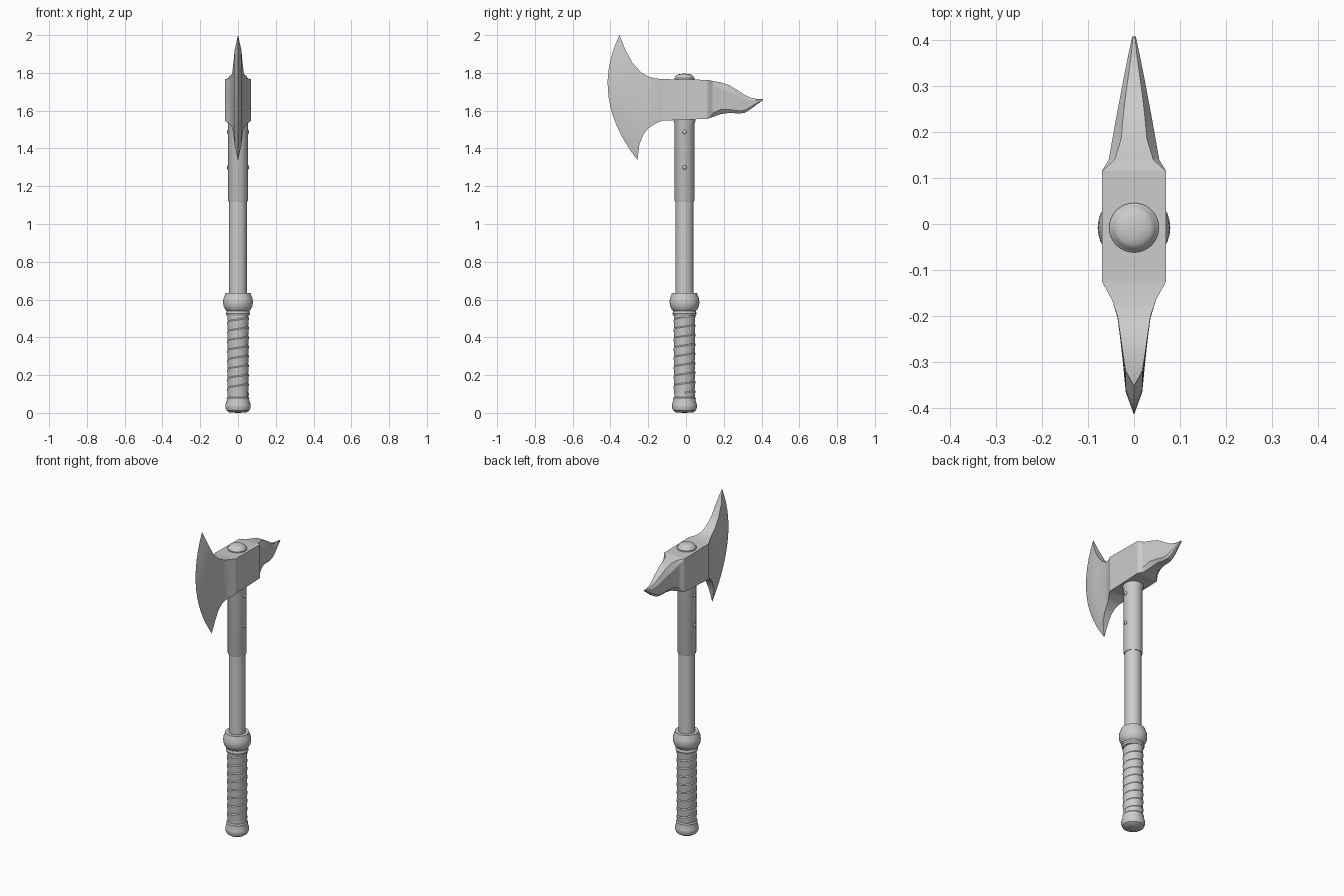
import bpy, bmesh
from math import pi, radians, sin, cos
from mathutils import Vector

if "Cube" in bpy.data.objects:
    bpy.data.objects.remove(bpy.data.objects["Cube"])

steel = bpy.data.materials.new("grey")
steel.use_nodes = True
steel.diffuse_color = (0.6, 0.6, 0.6, 1)
steel.node_tree.nodes["Principled BSDF"].inputs["Base Color"].default_value = (0.6, 0.6, 0.6, 1)

AXIS_Y = -0.008


def finish(name, bm, angle=35, y=0.0):
    bmesh.ops.remove_doubles(bm, verts=bm.verts, dist=0.0002)
    bmesh.ops.recalc_face_normals(bm, faces=bm.faces)
    mesh = bpy.data.meshes.new(name)
    bm.to_mesh(mesh)
    bm.free()
    mesh.materials.append(steel)
    obj = bpy.data.objects.new(name, mesh)
    bpy.context.collection.objects.link(obj)
    obj.location.y = y
    bpy.ops.object.select_all(action="DESELECT")
    obj.select_set(True)
    bpy.context.view_layer.objects.active = obj
    if angle:
        bpy.ops.object.shade_smooth_by_angle(angle=radians(angle))
    return obj


def lathe(name, profile, sides=32):
    bm = bmesh.new()
    verts = [bm.verts.new((r, 0, z)) for r, z in profile]
    edges = [bm.edges.new(pair) for pair in zip(verts, verts[1:])]
    bmesh.ops.spin(bm, geom=verts + edges, axis=(0, 0, 1), cent=(0, 0, 0),
                   angle=2 * pi, steps=sides, use_duplicate=False)
    return finish(name, bm, y=AXIS_Y)


def loft(name, rings, angle):
    """Bridge closed rings of points and cap both ends."""
    bm = bmesh.new()
    loops = [[bm.verts.new(p) for p in ring] for ring in rings]
    n = len(loops[0])
    for a, b in zip(loops, loops[1:]):
        for i in range(n):
            j = (i + 1) % n
            bm.faces.new((a[i], a[j], b[j], b[i]))
    bm.faces.new(loops[0])
    bm.faces.new(loops[-1])
    bmesh.ops.dissolve_degenerate(bm, edges=bm.edges, dist=0.0002)
    return finish(name, bm, angle)


# Handle
lathe("pommel", [(0, 0), (0.045, 0.002), (0.06, 0.012), (0.067, 0.03), (0.066, 0.045),
                 (0.059, 0.066), (0.06, 0.078), (0.055, 0.085), (0, 0.085)])
lathe("guard_ring", [(0, 0.515), (0.06, 0.515), (0.064, 0.525), (0.06, 0.54), (0.066, 0.545),
                     (0.076, 0.565), (0.079, 0.585), (0.077, 0.605), (0.069, 0.625),
                     (0.067, 0.635), (0, 0.635)])
lathe("shaft", [(0, 0.6), (0.047, 0.6), (0.047, 1.14), (0, 1.14)])
lathe("collar", [(0, 1.12), (0.051, 1.12), (0.053, 1.125), (0.053, 1.53),
                 (0.058, 1.545), (0.058, 1.57), (0, 1.57)])
lathe("top_cap", [(0, 1.75), (0.054, 1.75), (0.054, 1.772), (0.049, 1.776), (0.046, 1.784),
                  (0.036, 1.791), (0.02, 1.795), (0, 1.796)])

# Leather wrap wound around the grip, over a solid core
lathe("grip_core", [(0, 0.05), (0.053, 0.05), (0.053, 0.55), (0, 0.55)])
bm = bmesh.new()
strip = [bm.verts.new(p) for p in ((0.054, 0, 0), (0.058, 0, 0.044), (0.054, 0, 0.05))]
for pair in zip(strip, strip[1:]):
    bm.edges.new(pair)
wrap = finish("grip_wrap", bm, angle=0, y=AXIS_Y)
wrap.location.z = 0.06
screw = wrap.modifiers.new("winding", "SCREW")
screw.screw_offset = 0.05
screw.iterations = 9
screw.steps = screw.render_steps = 28
screw.use_merge_vertices = True
screw.use_normal_calculate = True
screw.use_smooth_shade = False

# Rivets on both sides of the collar
for side, label in ((1, "left"), (-1, "right")):
    for z, place in ((1.3, "lower"), (1.487, "upper")):
        bm = bmesh.new()
        bmesh.ops.create_uvsphere(bm, u_segments=12, v_segments=8, radius=0.011)
        bmesh.ops.scale(bm, vec=(0.6, 1, 1), verts=bm.verts)
        bmesh.ops.translate(bm, vec=(side * 0.053, 0, z), verts=bm.verts)
        finish(f"{label}_{place}_rivet", bm, y=AXIS_Y)

# Head block
loft("head_block", [[(x, y, z) for x, z in ((-0.07, lo), (0.07, lo), (0.07, hi), (-0.07, hi))]
                    for y, lo, hi in ((-0.125, 1.547, 1.767), (0.115, 1.557, 1.763))], 0)

# Blade: bowed sections (top y, top z, bottom y, bottom z, bow, half thickness)
sections = [(-0.125, 1.767, -0.125, 1.547, 0, 0.07), (-0.165, 1.771, -0.16, 1.533, 0, 0.048),
            (-0.2, 1.78, -0.18, 1.52, 0.012, 0.036), (-0.24, 1.805, -0.2, 1.505, 0.025, 0.03),
            (-0.283, 1.853, -0.225, 1.475, 0.045, 0.024), (-0.32, 1.92, -0.247, 1.42, 0.078, 0.018),
            (-0.352, 2.0, -0.257, 1.338, 0.105, 0.0003)]
ROWS = 14
rings = []
for ty, tz, by, bz, bow, half in sections:
    curve = []
    for i in range(ROWS + 1):
        v = i / ROWS
        curve.append((ty + (by - ty) * v - bow * 4 * v * (1 - v), tz + (bz - tz) * v))
    rings.append([(half, y, z) for y, z in curve] + [(-half, y, z) for y, z in reversed(curve)])
loft("axe_blade", rings, 30)

# Back spike: chamfered sections (y, low z, high z, half width, flat half width, chamfers)
spike = [(0.115, 1.557, 1.763, 0.07, 0.069, 0.001, 0.001),
         (0.14, 1.566, 1.757, 0.055, 0.042, 0.02, 0.02),
         (0.185, 1.582, 1.75, 0.047, 0.028, 0.035, 0.025),
         (0.23, 1.588, 1.735, 0.039, 0.024, 0.037, 0.018),
         (0.283, 1.585, 1.702, 0.029, 0.018, 0.028, 0.014),
         (0.31, 1.588, 1.684, 0.024, 0.014, 0.022, 0.014),
         (0.34, 1.606, 1.669, 0.018, 0.01, 0.014, 0.012),
         (0.37, 1.629, 1.663, 0.012, 0.006, 0.008, 0.008),
         (0.408, 1.656, 1.661, 0.004, 0.002, 0.001, 0.001)]
rings = []
for y, lo, hi, w, f, ct, cb in spike:
    half = [(f, lo), (w, lo + cb), (w, hi - ct), (f, hi)]
    rings.append([(x, y, z) for x, z in half] + [(-x, y, z) for x, z in reversed(half)])
loft("back_spike", rings, 20)
